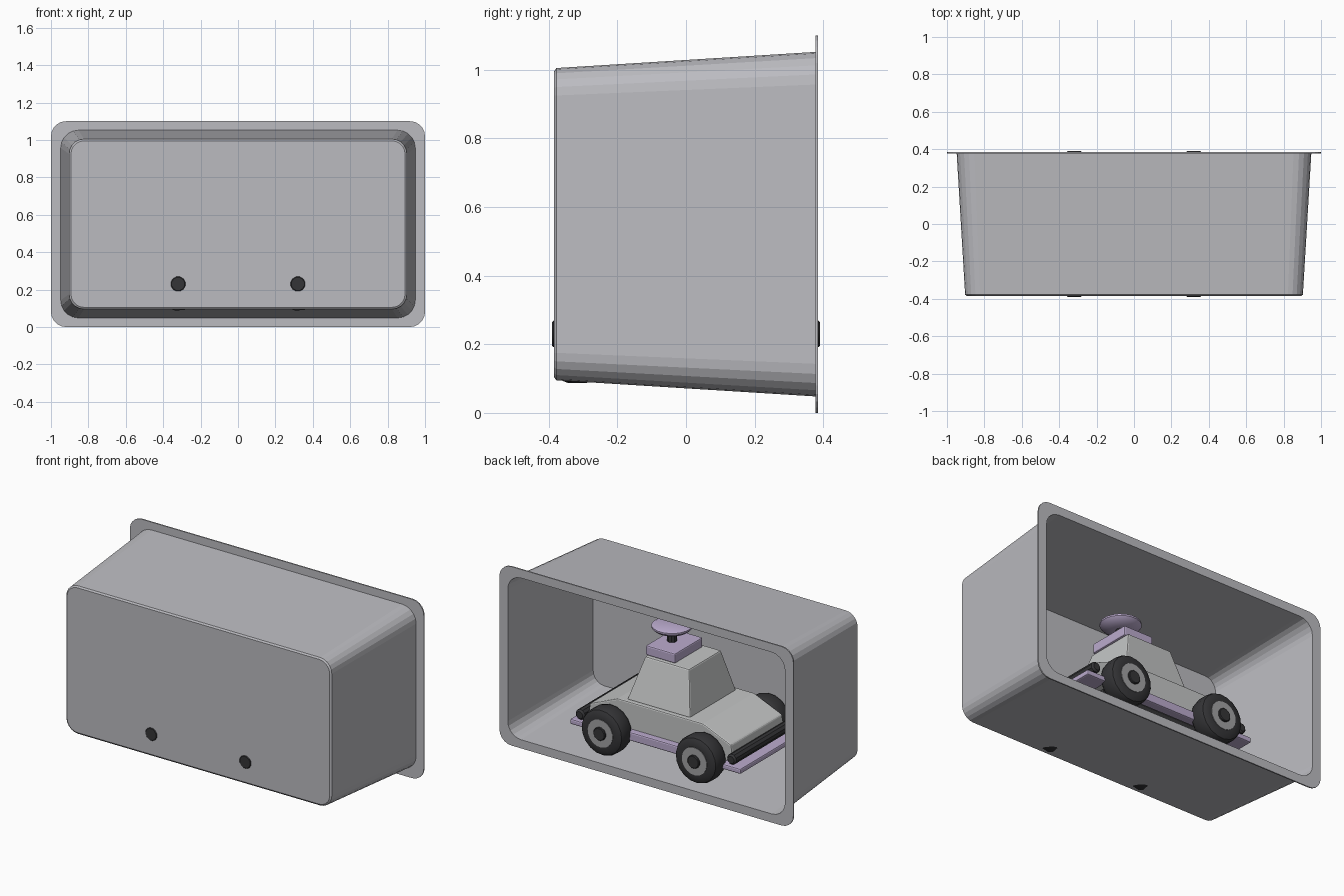
import bpy, bmesh, math
from mathutils import Vector

if "Cube" in bpy.data.objects:
    bpy.data.objects.remove(bpy.data.objects["Cube"])


def material(name, rgb):
    m = bpy.data.materials.new(name)
    m.diffuse_color = (*rgb, 1)
    m.use_nodes = True
    m.node_tree.nodes["Principled BSDF"].inputs["Base Color"].default_value = m.diffuse_color
    return m


GREY = material("tray_grey", (0.50, 0.50, 0.53))
BODY = material("body_grey", (0.56, 0.57, 0.57))
LILAC = material("lilac", (0.50, 0.41, 0.62))
DARK = material("dark_rubber", (0.035, 0.035, 0.038))
RIM = material("rim_grey", (0.36, 0.36, 0.37))


def finish(name, bm, mat, bevel=0, smooth=False):
    bmesh.ops.recalc_face_normals(bm, faces=bm.faces[:])
    me = bpy.data.meshes.new(name)
    bm.to_mesh(me)
    bm.free()
    me.materials.append(mat)
    ob = bpy.data.objects.new(name, me)
    bpy.context.collection.objects.link(ob)
    if bevel:
        mod = ob.modifiers.new("bevel", 'BEVEL')
        mod.width, mod.segments, mod.limit_method = bevel, 2, 'ANGLE'
    if smooth:
        bpy.context.view_layer.objects.active = ob
        ob.select_set(True)
        bpy.ops.object.shade_smooth_by_angle(angle=math.radians(32))
        ob.select_set(False)
    return ob


def loft(name, loops, mat, caps=True, closed=False, **kw):
    """Bridge equal-length loops of points."""
    bm = bmesh.new()
    rings = [[bm.verts.new(p) for p in lp] for lp in loops]
    pairs = list(zip(rings, rings[1:])) + ([(rings[-1], rings[0])] if closed else [])
    for a, b in pairs:
        for i in range(len(a)):
            j = (i + 1) % len(a)
            bm.faces.new((a[i], a[j], b[j], b[i]))
    if caps:
        bm.faces.new(rings[0])
        bm.faces.new(rings[-1])
    return finish(name, bm, mat, **kw)


def rounded(hx, hz, r, y, seg=5):
    """Rounded rectangle facing y, centred at z = 0.55."""
    pts = []
    for k, (sx, sz) in enumerate(((1, 1), (-1, 1), (-1, -1), (1, -1))):
        for i in range(seg + 1):
            a = math.pi / 2 * (k + i / seg)
            pts.append((sx * (hx - r) + r * math.cos(a), y,
                        0.55 + sz * (hz - r) + r * math.sin(a)))
    return pts


def rect(x0, x1, hy, z):
    return [(x0, -hy, z), (x1, -hy, z), (x1, hy, z), (x0, hy, z)]


def box(name, x0, x1, y0, y1, z0, z1, mat, bevel=0.008):
    c = (y0 + y1) / 2
    loops = [[(x, y + c, z) for x, y, z in rect(x0, x1, (y1 - y0) / 2, zz)] for zz in (z0, z1)]
    return loft(name, loops, mat, bevel=bevel)


def lathe(name, profile, centre, axis, mat, n=18, closed=False, smooth=True):
    """Spin (radius, offset) pairs around an axis."""
    axis = Vector(axis)
    u = axis.orthogonal().normalized()
    v = axis.cross(u)
    c = Vector(centre)
    loops = [[c + axis * h + r * (u * math.cos(math.tau * i / n) + v * math.sin(math.tau * i / n))
              for i in range(n)] for r, h in profile]
    return loft(name, loops, mat, caps=not closed, closed=closed, smooth=smooth)


# Tapered open tray with a flange around the opening
loft("tray", [
    rounded(0.893, 0.445, 0.07, -0.385),
    rounded(0.903, 0.455, 0.08, -0.378),
    rounded(0.948, 0.502, 0.095, 0.377),
    rounded(1.0, 0.55, 0.08, 0.377),
    rounded(1.0, 0.55, 0.08, 0.385),
    rounded(0.943, 0.497, 0.09, 0.385),
    rounded(0.897, 0.449, 0.075, -0.379),
], GREY)

# Car body: side profile with sloped nose and tail, tucked in at the bottom
profile = [(-0.44, 0.20), (-0.49, 0.27), (-0.48, 0.325), (-0.29, 0.405),
           (0.29, 0.405), (0.48, 0.325), (0.49, 0.27), (0.44, 0.20)]
loft("body", [[(x, y, z) for x, z in profile] for y in (-0.25, 0.25)], BODY, bevel=0.008)

# Cabin
loft("cabin", [rect(-0.185, 0.245, 0.225, 0.40), rect(-0.13, 0.17, 0.155, 0.66)], BODY, bevel=0.008)

# Roof box, mast and dish
box("roof_box", -0.02, 0.18, -0.135, 0.135, 0.658, 0.718, LILAC)
lathe("mast", [(0.028, 0.71), (0.028, 0.79)], (0.095, 0, 0), (0, 0, 1), DARK, n=10)
lathe("dish", [(0.05, 0.775), (0.10, 0.79), (0.115, 0.805), (0.115, 0.815), (0.10, 0.822)],
      (0.095, 0, 0), (0, 0, 1), LILAC, n=20)

# Dark underside plate
box("underside", -0.40, 0.40, -0.22, 0.22, 0.17, 0.205, DARK)

# Side sills, bumper bars and end plates
for s, side in ((-1, "front"), (1, "back")):
    box("sill_" + side, -0.40, 0.40, min(s * 0.23, s * 0.29), max(s * 0.23, s * 0.29),
        0.19, 0.243, LILAC)
for s, side in ((-1, "left"), (1, "right")):
    lathe("bumper_" + side, [(0.022, -0.30), (0.032, -0.29), (0.032, 0.29), (0.022, 0.30)],
          (s * 0.515, 0, 0.262), (0, 1, 0), DARK, n=10)
    box("end_plate_" + side, min(s * 0.44, s * 0.58), max(s * 0.44, s * 0.58),
        -0.30, 0.30, 0.19, 0.222, LILAC)

# Wheels: bulged tyre, rim ring and protruding hub
for sx in (-1, 1):
    for sy in (-1, 1):
        tag = ("left" if sx < 0 else "right") + ("_front" if sy < 0 else "_back")
        c, ax = (sx * 0.32, 0, 0.23), (0, sy, 0)
        lathe("tyre_" + tag, [(0.08, 0.245), (0.115, 0.245), (0.138, 0.268), (0.143, 0.29),
                              (0.143, 0.345), (0.136, 0.362), (0.115, 0.374), (0.085, 0.374)],
              c, ax, DARK)
        lathe("rim_" + tag, [(0.085, 0.25), (0.085, 0.377)], c, ax, RIM)
        lathe("hub_" + tag, [(0.04, 0.25), (0.04, 0.386), (0.036, 0.39)], c, ax, DARK, n=12)
